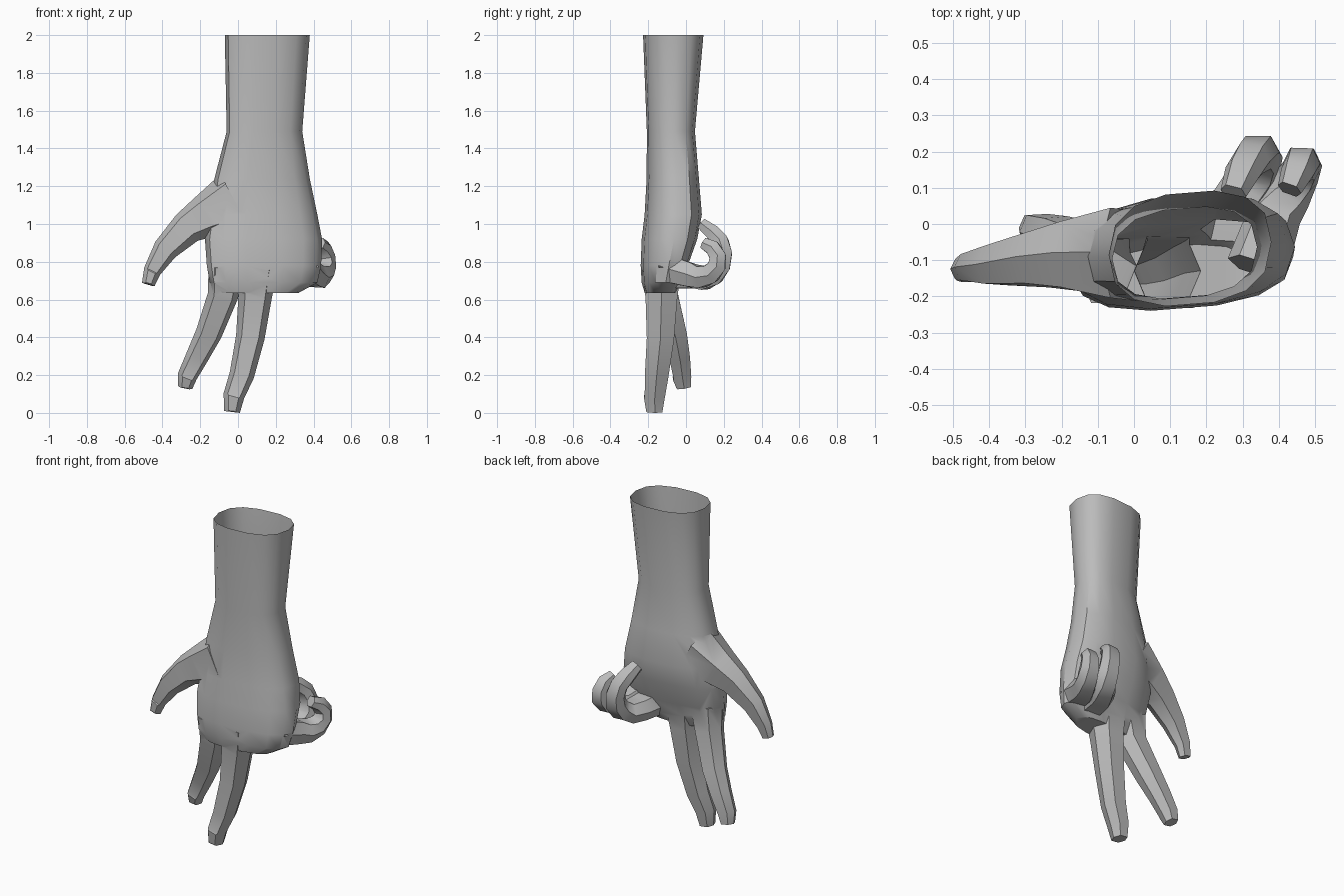
import bpy, bmesh, math
from mathutils import Vector

cube = bpy.data.objects.get("Cube")
if cube:
    bpy.data.objects.remove(cube, do_unlink=True)

skin = bpy.data.materials.new("plain grey")
skin.use_nodes = True
GREY = (0.5, 0.5, 0.5, 1)
skin.diffuse_color = GREY
skin.node_tree.nodes["Principled BSDF"].inputs["Base Color"].default_value = GREY


def loft(name, rings, nail=False):
    """Closed skin through a list of rings; optional nail on the last outer face."""
    bm = bmesh.new()
    loops = [[bm.verts.new(point) for point in ring] for ring in rings]
    count = len(loops[0])
    bands = []
    for upper, lower in zip(loops, loops[1:]):
        band = []
        for i in range(count):
            j = (i + 1) % count
            band.append(bm.faces.new((upper[i], upper[j], lower[j], lower[i])))
        bands.append(band)
    bm.faces.new(loops[0][::-1])
    bm.faces.new(loops[-1])
    bmesh.ops.recalc_face_normals(bm, faces=bm.faces)
    if nail:
        bmesh.ops.inset_individual(bm, faces=[bands[-1][1]], thickness=0.008, depth=0.005)
    mesh = bpy.data.meshes.new(name)
    bm.to_mesh(mesh)
    bm.free()
    mesh.materials.append(skin)
    ob = bpy.data.objects.new(name, mesh)
    bpy.context.collection.objects.link(ob)
    return ob


def oval(z, left, right, front, back, sides=14, power=0.8, skew=0.08):
    """Rounded, slightly skewed cross-section of the arm and palm."""
    ring = []
    for i in range(sides):
        angle = math.tau * i / sides
        c, s = math.cos(angle), math.sin(angle)
        dx = math.copysign(abs(c) ** power, c) * (right - left) / 2
        dy = math.copysign(abs(s) ** power, s) * (back - front) / 2
        ring.append(Vector(((left + right) / 2 + dx,
                            (front + back) / 2 + dy + skew * dx, z)))
    return ring


def finger(name, path, base, tip, flatness, nail):
    """Six-sided tube tapering from base to tip, with a narrowed end."""
    pts = [Vector(p) for p in path]
    last = len(pts) - 1
    shape = [(1, 0), (.6, 1), (-.6, 1), (-1, 0), (-.6, -1), (.6, -1)]
    rings = []
    for i, centre in enumerate(pts):
        tangent = (pts[min(i + 1, last)] - pts[max(i - 1, 0)]).normalized()
        side = Vector((1, 0, 0))
        side = (side - side.dot(tangent) * tangent).normalized()
        outer = tangent.cross(side)
        width = base + (tip - base) * min(1, i / (last - 1)) ** 0.7
        if i == last:
            width *= 0.75
        rings.append([centre + side * (u * width) + outer * (v * width * flatness)
                      for u, v in shape])
    return loft(name, rings, nail)


def curl(root, start_x, end_x, bulge, centre, radii, end_angle, steps=6):
    """Path from the knuckle round an elliptical arc towards the palm."""
    path = [root]
    for i in range(steps + 1):
        t = i / steps
        angle = math.radians(-115 + (end_angle + 115) * t)
        path.append((start_x + (end_x - start_x) * t + bulge * math.sin(math.pi * t),
                     centre[0] + radii[0] * math.cos(angle),
                     centre[1] + radii[1] * math.sin(angle)))
    return path


# Forearm, wrist and palm
sections = [
    (2, -.07, .38, -.225, .09),
    (1.49, -.06, .34, -.205, .045),
    (1.24, -.125, .38, -.205, .065),
    (1.05, -.155, .42, -.215, .08),
    (.92, -.175, .445, -.23, .055),
    (.78, -.165, .44, -.235, .005),
    (.69, -.15, .42, -.23, -.03),
    (.635, -.1, .32, -.215, -.06),
]
hand = loft("hand", [oval(*section) for section in sections])

# Thumb and the two extended fingers
thumb_path = [(-.02, -.085, 1.12), (-.17, -.09, 1.04), (-.27, -.1, .98),
              (-.385, -.115, .865), (-.455, -.12, .75), (-.475, -.125, .68)]
index_path = [(-.06, -.13, .77), (-.08, -.115, .62), (-.155, -.06, .42),
              (-.215, -.035, .3), (-.268, -.02, .195), (-.28, -.01, .135)]
middle_path = [(.1, -.13, .76), (.09, -.13, .61), (.065, -.135, .4),
               (.02, -.155, .2), (-.022, -.165, .09), (-.032, -.165, .005)]

# Two fingers curled into the palm
ring_path = curl((.25, -.12, .73), .28, .3, .058, (.09, .84), (.108, .13), 60)
ring_path.append((.275, .085, 1))
little_path = curl((.34, -.12, .77), .39, .43, .055, (.07, .81), (.1, .09), 75)

fingers = [
    finger("thumb", thumb_path, .16, .046, .78, True),
    finger("index_finger", index_path, .098, .052, .9, True),
    finger("middle_finger", middle_path, .108, .056, .95, True),
    finger("ring_finger", ring_path, .09, .05, .78, False),
    finger("little_finger", little_path, .085, .046, .85, False),
]

# Fuse the fingers into one skin
bpy.ops.object.select_all(action="DESELECT")
bpy.context.view_layer.objects.active = hand
hand.select_set(True)
for part in fingers:
    union = hand.modifiers.new(part.name, "BOOLEAN")
    union.operation = "UNION"
    union.solver = "EXACT"
    union.object = part
    bpy.ops.object.modifier_apply(modifier=union.name)
for part in fingers:
    bpy.data.objects.remove(part, do_unlink=True)

# Open the cut end of the forearm
bm = bmesh.new()
bm.from_mesh(hand.data)
cap = [face for face in bm.faces if face.calc_center_median().z > 1.98]
bmesh.ops.delete(bm, geom=cap, context="FACES")
bm.to_mesh(hand.data)
bm.free()

bpy.ops.object.shade_smooth_by_angle(angle=math.radians(38))
